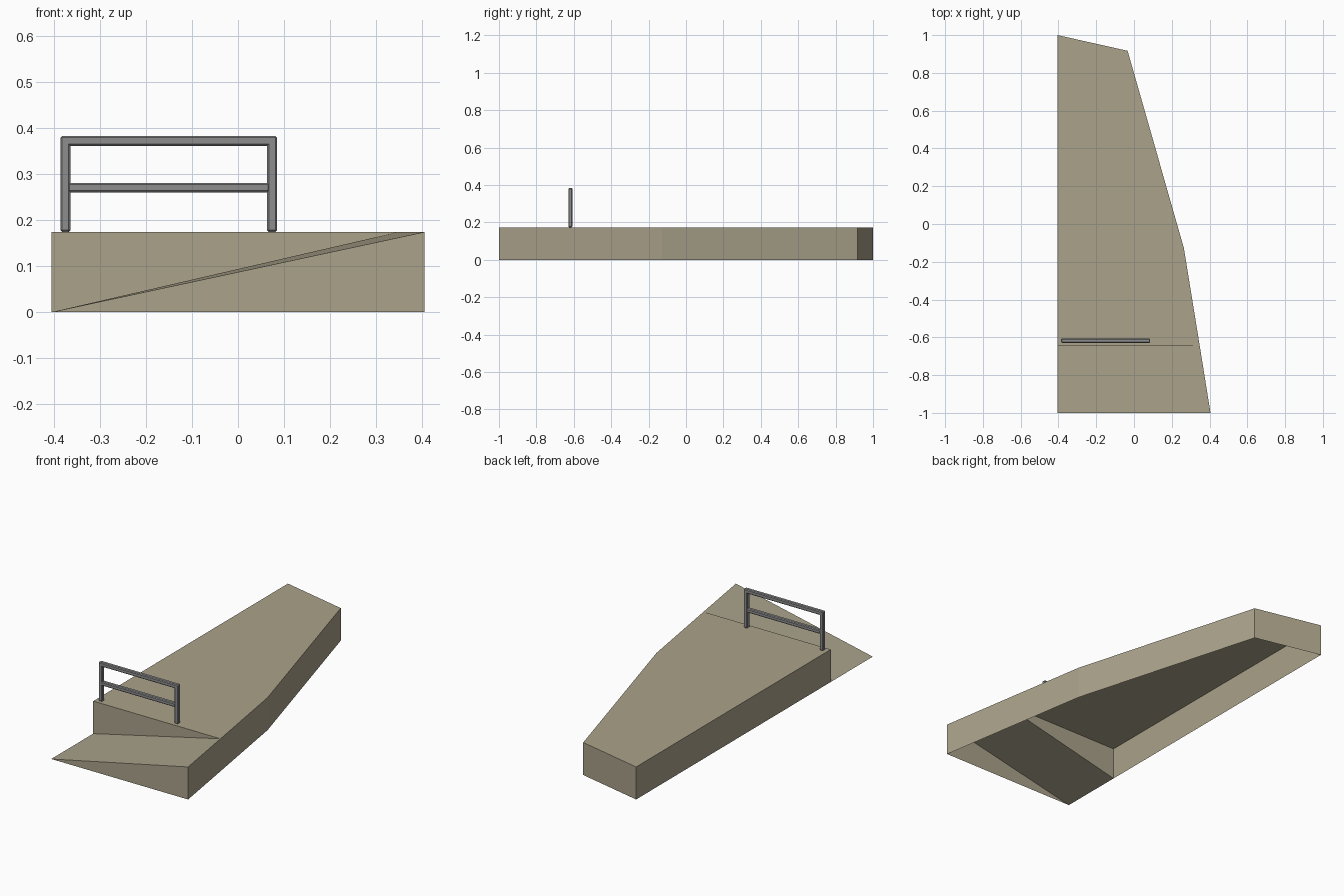
import bpy, bmesh

if "Cube" in bpy.data.objects:
    bpy.data.objects.remove(bpy.data.objects["Cube"])

H = 0.174        # platform height
STEP_Y = -0.645  # where the deck ends and the side ramp begins


def material(name, rgb):
    m = bpy.data.materials.new(name)
    m.diffuse_color = (*rgb, 1)
    m.use_nodes = True
    m.node_tree.nodes["Principled BSDF"].inputs["Base Color"].default_value = m.diffuse_color
    return m


tan = material("tan concrete", (0.40, 0.36, 0.255))
grey = material("grey metal", (0.27, 0.27, 0.275))


def shell(name, faces, mat):
    """Open shell from a few polygons, shared corners merged."""
    bm = bmesh.new()
    for f in faces:
        bm.faces.new([bm.verts.new(p) for p in f])
    bmesh.ops.remove_doubles(bm, verts=bm.verts, dist=1e-5)
    me = bpy.data.meshes.new(name)
    bm.to_mesh(me)
    bm.free()
    me.materials.append(mat)
    ob = bpy.data.objects.new(name, me)
    bpy.context.collection.objects.link(ob)
    return ob


def wall(a, b):
    """Full-height wall between two plan points, facing right of a->b."""
    return [(*a, 0), (*b, 0), (*b, H), (*a, H)]


# plan points
front_l, front_r = (-0.405, -1), (0.405, -1)
step_l, step_r = (-0.405, STEP_Y), (0.348, STEP_Y)
bend, back_r, back_l = (0.264, -0.127), (-0.034, 0.917), (-0.405, 1)

# raised deck, hollow underneath, with its triangular riser over the ramp
deck = [step_l, step_r, bend, back_r, back_l]
faces = [[(*p, H) for p in deck]]
faces += [wall(a, b) for a, b in zip(deck[1:], deck[2:] + deck[:1])]
faces.append([(*step_l, 0), (*step_r, H), (*step_l, H)])
shell("deck", faces, tan)

# side ramp rising from left to right in front of the deck
shell("ramp", [
    [(*front_l, 0), (*front_r, H), (*step_r, H), (*step_l, 0)],
    [(*front_l, 0), (*front_r, 0), (*front_r, H)],
    wall(front_r, step_r),
], tan)


# guard rail from bars with chamfered edges
def bar(name, x0, x1, z0, z1, t=0.022, y=-0.618):
    bpy.ops.mesh.primitive_cube_add(size=1, location=((x0 + x1) / 2, y, (z0 + z1) / 2))
    ob = bpy.context.object
    ob.name = name
    ob.scale = (x1 - x0, t, z1 - z0)
    bpy.ops.object.transform_apply(location=False, rotation=False, scale=True)
    ob.data.materials.append(grey)
    bv = ob.modifiers.new("chamfer", 'BEVEL')
    bv.width = 0.004
    bv.segments = 1


bar("left_post", -0.386, -0.364, H, 0.383)
bar("right_post", 0.063, 0.085, H, 0.383)
bar("top_rail", -0.386, 0.085, 0.361, 0.383)
bar("middle_rail", -0.37, 0.069, 0.26, 0.281)
